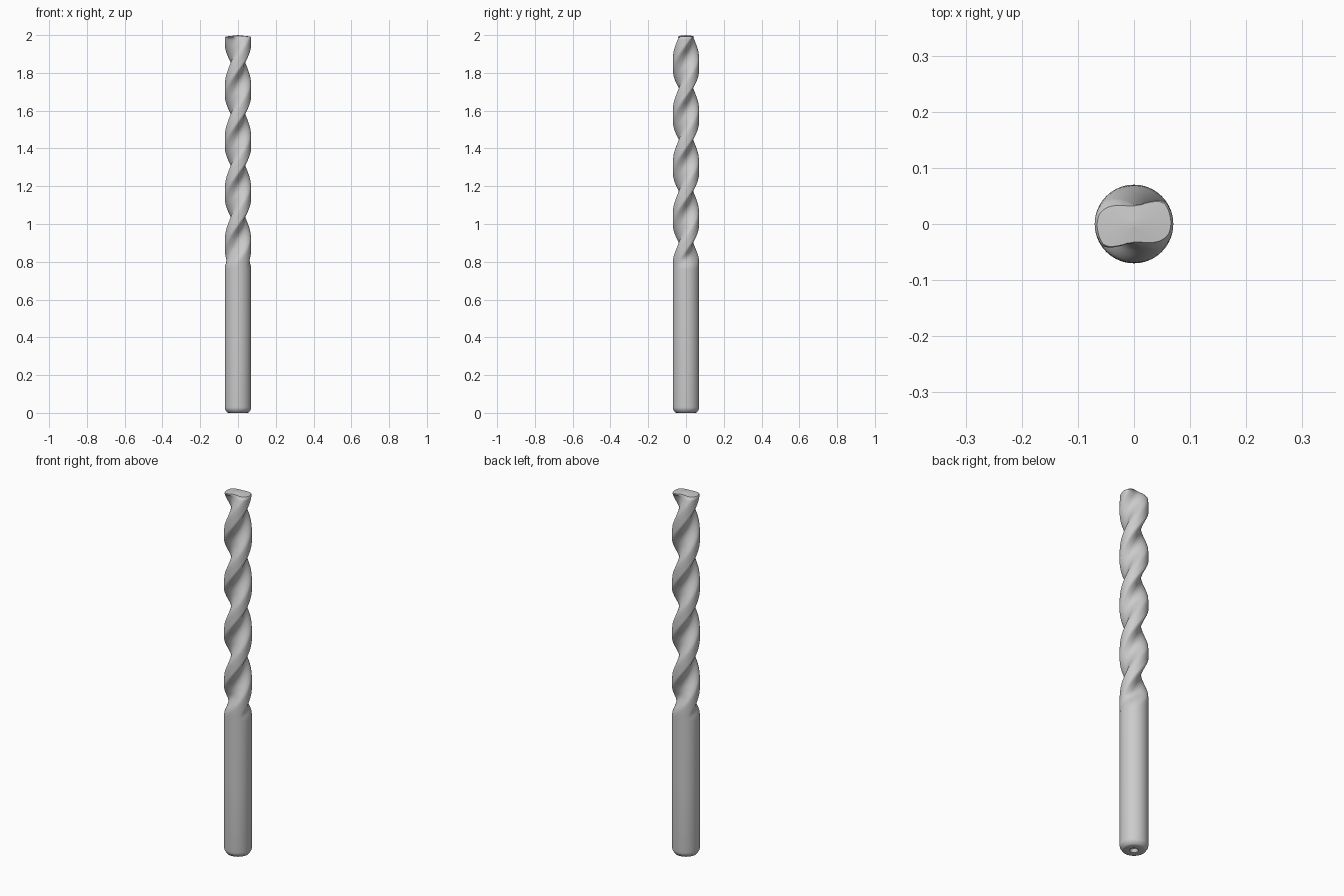
import bpy, bmesh
from math import pi, sin, cos, degrees, radians

if "Cube" in bpy.data.objects:
    bpy.data.objects.remove(bpy.data.objects["Cube"])

R, SEG, PITCH = 0.07, 96, 0.545

# Half of the two-fluted cross-section at the tip: (angle in degrees, radius)
HALF = [(-31, .060), (-18, .068), (0, .070), (34, .070), (43, .063), (53, .051),
        (70, .038), (90, .034), (110, .036), (128, .044), (149, .060)]


def smooth(t):
    t = max(0.0, min(1.0, t))
    return t * t * (3 - 2 * t)


def fluted_radius(angle):
    a = (degrees(angle) + 31) % 180 - 31
    for (a0, r0), (a1, r1) in zip(HALF, HALF[1:]):
        if a <= a1:
            return r0 + (r1 - r0) * (a - a0) / (a1 - a0)
    return HALF[-1][1]


def section(z):
    """Radii around the bit at height z, flutes running out into the shank."""
    depth = smooth((z - 0.76) / 0.12)
    twist = 2 * pi * (z - 2) / PITCH
    raw = [fluted_radius(2 * pi * i / SEG - twist) for i in range(SEG)]
    soft = [(raw[i - 1] + 2 * raw[i] + raw[(i + 1) % SEG]) / 4 for i in range(SEG)]
    return [R + (r - R) * depth for r in soft]


bm = bmesh.new()


def ring(radii, heights):
    return [bm.verts.new((r * cos(2 * pi * i / SEG), r * sin(2 * pi * i / SEG), z))
            for i, (r, z) in enumerate(zip(radii, heights))]


rings = []
# Shank end: centre dimple, flat, chamfer, then the plain cylinder
for r, z in [(.012, .018), (.022, 0), (.050, 0), (.058, .003), (.066, .015),
             (.069, .021), (R, .03), (R, .4), (R, .76)]:
    rings.append(ring([r] * SEG, [z] * SEG))

# Spiral flutes
STEPS, TOP = 160, 1.982
for k in range(1, STEPS + 1):
    z = 0.76 + (TOP - 0.76) * k / STEPS
    rings.append(ring(section(z), [z] * SEG))

# Shallow drill point with a rounded rim
tip = section(2.0)
for s, drop in [(.985, .008), (.94, .0), (.75, .0), (.5, .0), (.25, .0)]:
    radii = [r * s for r in tip]
    rings.append(ring(radii, [2 - .008 * r / R - drop * .6 for r in radii]))

for a, b in zip(rings, rings[1:]):
    for i in range(SEG):
        j = (i + 1) % SEG
        bm.faces.new((a[i], a[j], b[j], b[i]))
bm.faces.new(rings[0][::-1])
peak = bm.verts.new((0, 0, 2))
for i in range(SEG):
    bm.faces.new((rings[-1][i], rings[-1][(i + 1) % SEG], peak))

bmesh.ops.recalc_face_normals(bm, faces=bm.faces)
mesh = bpy.data.meshes.new("drill_bit")
bm.to_mesh(mesh)
bm.free()
bit = bpy.data.objects.new("drill_bit", mesh)
bpy.context.collection.objects.link(bit)
bpy.context.view_layer.objects.active = bit
bit.select_set(True)
bpy.ops.object.shade_smooth_by_angle(angle=radians(40))
